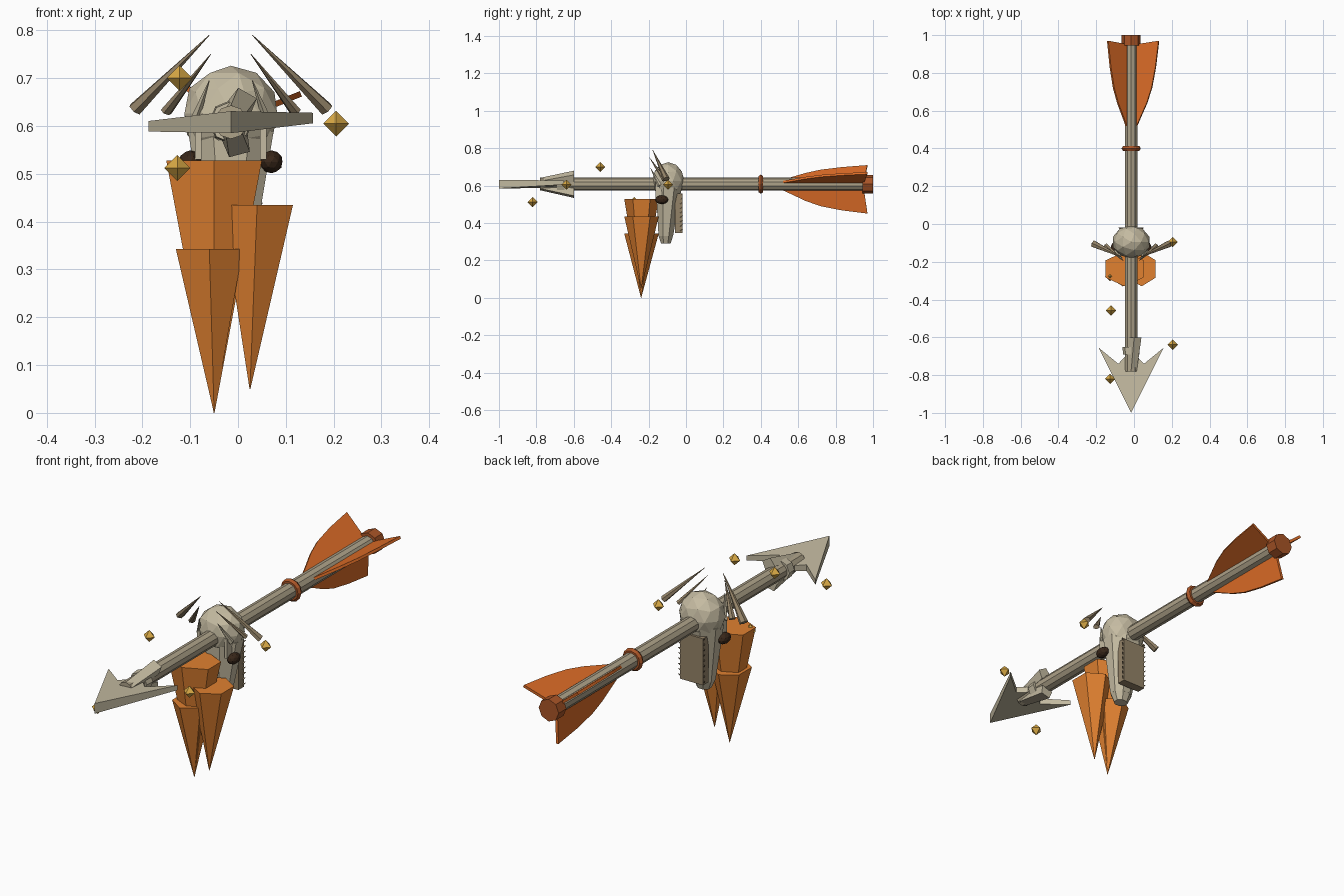
import bpy, bmesh, math
from mathutils import Vector, Matrix

if "Cube" in bpy.data.objects:
    bpy.data.objects.remove(bpy.data.objects["Cube"])

CX, CZ = -0.015, 0.608  # shaft axis


def mat(name, col):
    m = bpy.data.materials.new(name)
    m.diffuse_color = (*col, 1)
    m.use_nodes = True
    m.node_tree.nodes["Principled BSDF"].inputs["Base Color"].default_value = m.diffuse_color
    return m


BONE = mat("bone", (0.56, 0.50, 0.36))
SHAFT = mat("shaft_wood", (0.42, 0.36, 0.25))
FEATHER = mat("feather", (0.72, 0.15, 0.02))
BAND = mat("band", (0.40, 0.09, 0.02))
CRYSTAL = mat("crystal", (0.75, 0.22, 0.03))
GOLD = mat("gold", (0.70, 0.40, 0.06))
DARK = mat("dark", (0.04, 0.02, 0.01))
HIDE = mat("hide", (0.30, 0.23, 0.14))


def make(name, bm, material):
    bmesh.ops.recalc_face_normals(bm, faces=bm.faces)
    me = bpy.data.meshes.new(name)
    bm.to_mesh(me)
    bm.free()
    me.materials.append(material)
    ob = bpy.data.objects.new(name, me)
    bpy.context.collection.objects.link(ob)
    return ob


def cone(name, a, b, ra, rb, sides, material, flat=1.0):
    """Tapered prism from point a to point b."""
    a, b = Vector(a), Vector(b)
    bm = bmesh.new()
    bmesh.ops.create_cone(bm, cap_ends=True, segments=sides, radius1=ra, radius2=rb,
                          depth=(b - a).length)
    rot = (b - a).to_track_quat('Z', 'Y').to_matrix().to_4x4()
    bm.transform(Matrix.Translation((a + b) / 2) @ rot @ Matrix.Diagonal((1, flat, 1, 1)))
    return make(name, bm, material)


def ball(name, loc, scale, sub, material):
    bm = bmesh.new()
    bmesh.ops.create_icosphere(bm, subdivisions=sub, radius=1)
    bm.transform(Matrix.Translation(loc) @ Matrix.Diagonal((*scale, 1)))
    return make(name, bm, material)


def box(name, loc, size, material):
    bm = bmesh.new()
    bmesh.ops.create_cube(bm, size=1)
    bm.transform(Matrix.Translation(loc) @ Matrix.Diagonal((*size, 1)))
    return make(name, bm, material)


def loft(name, low, high, material):
    """Solid between two matching point rings."""
    bm = bmesh.new()
    lo = [bm.verts.new(p) for p in low]
    hi = [bm.verts.new(p) for p in high]
    n = len(lo)
    bm.faces.new(lo)
    bm.faces.new(hi)
    for i in range(n):
        bm.faces.new((lo[i], lo[(i + 1) % n], hi[(i + 1) % n], hi[i]))
    return make(name, bm, material)


def ellipse(c, rx, ry, z, n, turn=0.0):
    return [(c[0] + rx * math.cos(turn + k * math.tau / n),
             c[1] + ry * math.sin(turn + k * math.tau / n), z) for k in range(n)]


def axis(y):
    return (CX, y, CZ)


# shaft, bands and nock
cone("shaft", axis(-0.78), axis(0.995), 0.035, 0.035, 10, SHAFT)
for y in (0.394, 0.406):
    s = 1 if y > 0.4 else -1
    cone("shaft_band", axis(0.4), axis(0.4 + s * 0.013), 0.051, 0.043, 12, BAND)
cone("nock", axis(0.945), axis(1.0), 0.05, 0.05, 8, BAND)

# three feathers
FIN = [(0.49, 0.02), (0.56, 0.052), (0.64, 0.09), (0.72, 0.118),
       (0.83, 0.14), (0.97, 0.158), (0.95, 0.02)]
for deg in (22, 142, 262):
    a = math.radians(deg)
    d, n = Vector((math.cos(a), 0, math.sin(a))), Vector((-math.sin(a), 0, math.cos(a)))
    rings = [[Vector(axis(y)) + d * r + n * s for y, r in FIN] for s in (-0.006, 0.006)]
    loft("feather", rings[0], rings[1], FEATHER)

# arrowhead: flat barbed blade, thicker toward the tip
HEAD = [(0, -1.0), (0.172, -0.655), (0.068, -0.74), (0.03, -0.70),
        (-0.03, -0.70), (-0.068, -0.74), (-0.172, -0.655)]


def half(y):
    return 0.011 + 0.012 * (-y - 0.655) / 0.345


rings = [[(CX + x, y, CZ + x * 0.05 + s * half(y)) for x, y in HEAD] for s in (-1, 1)]
loft("arrowhead", rings[0], rings[1], BONE)

# flared socket prongs and ring behind the head
cone("socket_ring", axis(-0.69), axis(-0.65), 0.043, 0.046, 8, BONE)
for deg in (60, 285):
    a = math.radians(deg)
    d, n = Vector((math.cos(a), 0, math.sin(a))), Vector((-math.sin(a), 0, math.cos(a)))

    def section(y, r0, r1, w):
        o = Vector(axis(y))
        return [o + d * r0 - n * w, o + d * r1 - n * w * 0.8,
                o + d * r1 + n * w * 0.8, o + d * r0 + n * w]
    loft("socket_prong", section(-0.775, 0.0, 0.03, 0.022),
         section(-0.60, 0.03, 0.07, 0.028), BONE)

# skull and tapered jaw below it
ball("skull", (CX, -0.095, 0.626), (0.102, 0.087, 0.1), 2, BONE)
loft("jaw", ellipse((CX, -0.108), 0.05, 0.042, 0.33, 8, math.pi / 8),
     ellipse((CX, -0.092), 0.097, 0.075, 0.59, 8, math.pi / 8), BONE)
loft("jaw_end", ellipse((CX, -0.108), 0.032, 0.028, 0.292, 8, math.pi / 8),
     ellipse((CX, -0.108), 0.05, 0.042, 0.332, 8, math.pi / 8), BONE)

# hide panel at the back, with stitched edges
box("back_panel", (CX, -0.038, 0.452), (0.115, 0.04, 0.21), HIDE)
for s in (-1, 1):
    for k in range(9):
        z = 0.355 + k * 0.024
        cone("panel_stitch", (CX + s * 0.05, -0.03, z), (CX + s * 0.066, -0.018, z + 0.012),
             0.008, 0.001, 4, HIDE)

# sockets, cheek bars and horns on both sides
for s in (-1, 1):
    ball("side_stud", (CX + s * 0.085, -0.13, 0.525), (0.024, 0.036, 0.024), 2, DARK)
    box("cheek_bar", (CX + s * 0.068, -0.145, 0.575), (0.014, 0.035, 0.09), BONE)
    cone("large_horn", (CX + s * 0.2, -0.105, 0.635), (CX + s * 0.045, -0.178, 0.79),
         0.02, 0.001, 6, HIDE, 0.75)
    cone("small_horn", (CX + s * 0.135, -0.115, 0.63), (CX + s * 0.042, -0.195, 0.75),
         0.015, 0.001, 6, HIDE, 0.7)
    cone("brow_spike", (CX + s * 0.08, -0.14, 0.6), (CX + s * 0.045, -0.19, 0.695),
         0.012, 0.001, 5, BONE)

# hanging crystals: centre x, half width, top height, tip x, tip height
for c, w, top, tx, tz in ((-0.05, 0.1, 0.528, -0.05, 0.0), (0.04, 0.075, 0.435, 0.025, 0.05),
                          (-0.06, 0.07, 0.343, -0.05, 0.002)):
    r = w / math.cos(math.pi / 6)
    loft("crystal", ellipse((tx, -0.24), 0.001, 0.001, tz, 6, math.pi / 6),
         ellipse((c, -0.238), r, 0.092, top, 6, math.pi / 6), CRYSTAL)

# gold gems spiralling round the shaft
for k, (x, z) in enumerate(((-0.127, 0.512), (0.205, 0.605), (-0.122, 0.70),
                            (-0.127, 0.512), (0.205, 0.605))):
    y = -0.82 + 0.181 * k
    for s in (-1, 1):
        cone("gem", (x, y, z), (x, y, z + s * 0.027), 0.027, 0, 4, GOLD)
